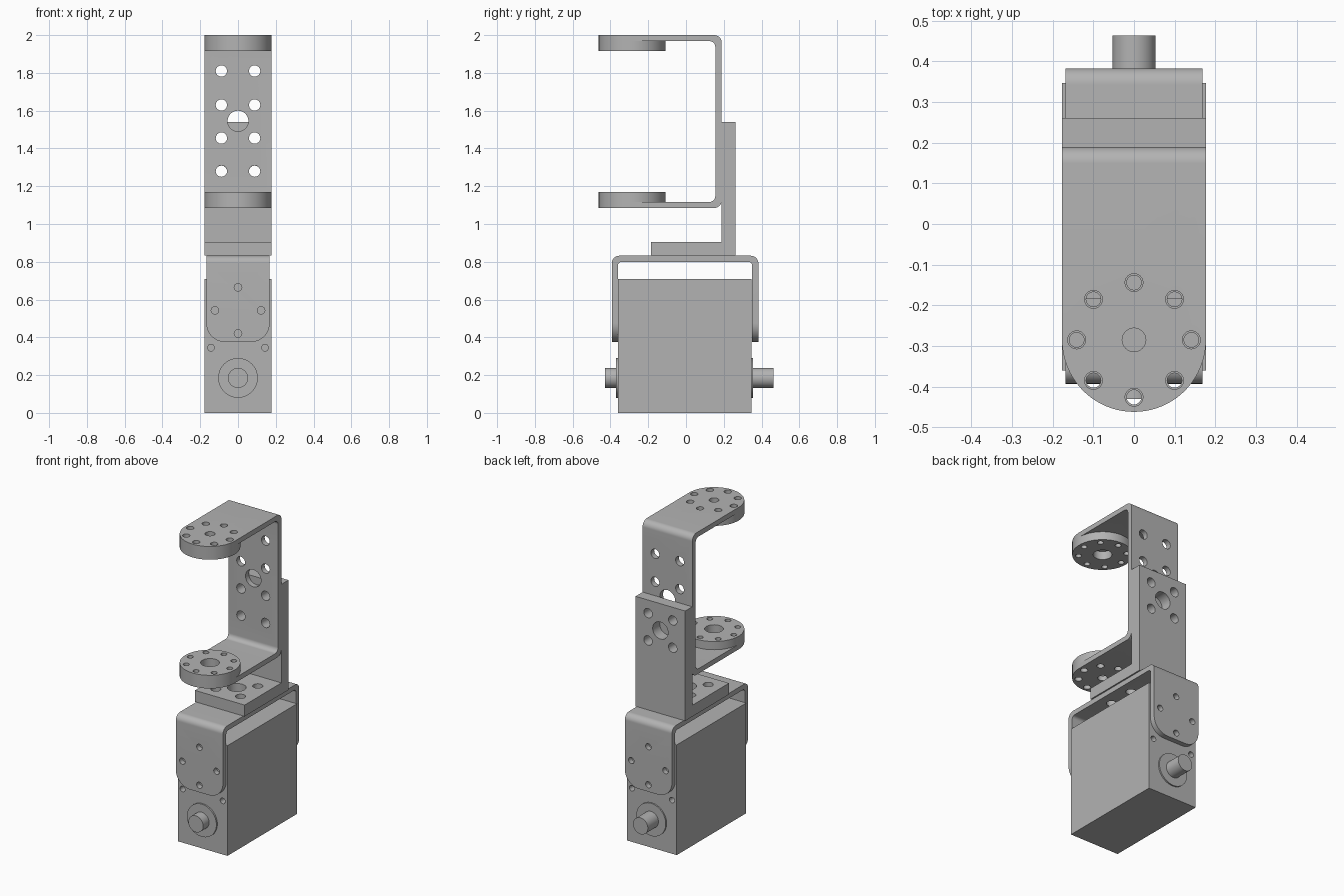
import bpy, bmesh, math
from mathutils import Vector

cube = bpy.data.objects.get("Cube")
if cube:
    bpy.data.objects.remove(cube, do_unlink=True)

grey = bpy.data.materials.new("metal grey")
grey.use_nodes = True
color = (0.45, 0.45, 0.45, 1)
grey.diffuse_color = color
grey.node_tree.nodes["Principled BSDF"].inputs["Base Color"].default_value = color

PLACE = {"X": lambda u, v, w: (w, u, v),
         "Y": lambda u, v, w: (u, w, v),
         "Z": lambda u, v, w: (u, v, w)}


def circle(u, v, r, n=32):
    return [(u + r * math.cos(i * math.tau / n), v + r * math.sin(i * math.tau / n))
            for i in range(n)]


def rounded(corners, steps=12):
    """Outline with right-angle corners (u, v, radius) turned into arcs."""
    out = []
    for i, (u, v, r) in enumerate(corners):
        p = Vector((u, v))
        a = (Vector(corners[i - 1][:2]) - p).normalized()
        b = (Vector(corners[(i + 1) % len(corners)][:2]) - p).normalized()
        c = p + (a + b) * r
        for k in range(steps + 1 if r else 1):
            t = math.pi / 2 * k / steps
            q = c - b * r * math.cos(t) - a * r * math.sin(t)
            if not out or (q - out[-1]).length > 1e-4:
                out.append(q)
    return out


def solid(name, prisms):
    """One object from a list of prisms (outline, axis, low, high)."""
    bm = bmesh.new()
    for outline, axis, lo, hi in prisms:
        ends = [[bm.verts.new(PLACE[axis](u, v, w)) for u, v in outline] for w in (lo, hi)]
        bm.faces.new(ends[0])
        bm.faces.new(ends[1])
        n = len(outline)
        for i in range(n):
            j = (i + 1) % n
            bm.faces.new((ends[0][i], ends[0][j], ends[1][j], ends[1][i]))
    bmesh.ops.recalc_face_normals(bm, faces=bm.faces)
    mesh = bpy.data.meshes.new(name)
    bm.to_mesh(mesh)
    bm.free()
    mesh.materials.append(grey)
    obj = bpy.data.objects.new(name, mesh)
    bpy.context.collection.objects.link(obj)
    return obj


def activate(obj):
    bpy.ops.object.select_all(action="DESELECT")
    obj.select_set(True)
    bpy.context.view_layer.objects.active = obj


def boolean(obj, prisms, operation="DIFFERENCE"):
    cutter = solid("cutter", prisms)
    cutter.hide_render = True
    mod = obj.modifiers.new("cut", "BOOLEAN")
    mod.operation, mod.object, mod.solver = operation, cutter, "EXACT"
    activate(obj)
    bpy.ops.object.modifier_apply(modifier=mod.name)
    bpy.data.objects.remove(cutter, do_unlink=True)


def finish(obj):
    activate(obj)
    bpy.ops.object.shade_smooth_by_angle(angle=math.radians(30))


W = 0.177          # half width of the wide parts
HOLE_X = 0.088     # half spacing of the mounting holes
SHAFT_Z = 0.185
DISC_Y = -0.285

# Motor housing with blind screw holes at both ends
housing = solid("motor_housing", [
    ([(-0.36, 0), (0.347, 0), (0.347, 0.71), (-0.36, 0.71)], "X", -W, W)])
boolean(housing, [(circle(s * 0.143, 0.345, 0.018, 24), "Y", lo, hi)
                  for s in (-1, 1) for lo, hi in ((-0.4, -0.3), (0.29, 0.4))])
finish(housing)

# Shafts and their collars
for side, face, collar, tip in (("front", -0.36, -0.37, -0.43), ("back", 0.347, 0.356, 0.464)):
    finish(solid(side + "_collar", [(circle(0, SHAFT_Z, 0.105, 48), "Y", face, collar)]))
    finish(solid(side + "_shaft", [(circle(0, SHAFT_Z, 0.053), "Y", face, tip)]))

# Lower bracket: downward channel with rounded legs
lower = solid("lower_bracket", [(rounded([
    (-0.393, 0.37, 0), (-0.393, 0.832, 0.04), (0.383, 0.832, 0.04), (0.383, 0.37, 0),
    (0.35, 0.37, 0), (0.35, 0.8, 0.02), (-0.36, 0.8, 0.02), (-0.36, 0.37, 0)]), "X", -W, W)])
boolean(lower, [(rounded([(-0.168, 0.375, 0.1), (0.168, 0.375, 0.1),
                          (0.168, 0.9, 0), (-0.168, 0.9, 0)]), "Y", -0.5, 0.5)], "INTERSECT")
leg_holes = [(0, 0.665), (-0.122, 0.543), (0.122, 0.543), (0, 0.42)]
boolean(lower, [(circle(x, z, 0.02, 24), "Y", lo, hi) for x, z in leg_holes
                for lo, hi in ((-0.5, -0.3), (0.3, 0.5))])


def mount_holes(center, axis, lo, hi):
    """Large centre hole with four small holes around it."""
    return [(circle(0, center, 0.055), axis, lo, hi)] + [
        (circle(sx * HOLE_X, center + sv * HOLE_X, 0.03, 24), axis, lo, hi)
        for sx in (-1, 1) for sv in (-1, 1)]


boolean(lower, mount_holes(-0.012, "Z", 0.75, 0.9))
finish(lower)

# Angle plate joining both brackets
angle = solid("angle_plate", [([(-0.185, 0.832), (0.261, 0.832), (0.261, 1.54), (0.189, 1.54),
                                (0.189, 0.905), (-0.185, 0.905)], "X", -W, W)])
boolean(angle, mount_holes(-0.012, "Z", 0.8, 0.95) + mount_holes(1.367, "Y", 0.1, 0.3))
finish(angle)

# Upper bracket: forward-facing channel with round arm ends
upper = solid("upper_bracket", [(rounded([
    (-0.5, 1.085, 0), (0.189, 1.085, 0.04), (0.189, 2.0, 0.04), (-0.5, 2.0, 0),
    (-0.5, 1.968, 0), (0.155, 1.968, 0.03), (0.155, 1.117, 0.03), (-0.5, 1.117, 0)]),
    "X", -W, W)])
boolean(upper, [(rounded([(-W, DISC_Y - W, W), (W, DISC_Y - W, W), (W, 0.3, 0), (-W, 0.3, 0)], 20),
                 "Z", 1, 2.1)], "INTERSECT")
boolean(upper, [(circle(0, 1.545, 0.055), "Y", 0.1, 0.25)] +
        [(circle(s * HOLE_X, z, 0.03, 24), "Y", 0.1, 0.25)
         for s in (-1, 1) for z in (1.28, 1.455, 1.63, 1.81)])


def ring_holes(radius, center_radius, lo, hi):
    """Ring of eight screw holes around a centre hole."""
    ring = circle(0, DISC_Y, 0.141, 8)
    return [(circle(x, y, radius, 24), "Z", lo, hi) for x, y in ring] + [
        (circle(0, DISC_Y, center_radius), "Z", lo, hi)]


boolean(upper, ring_holes(0.022, 0.029, 1, 2.1))
finish(upper)

# Horn discs on the inner side of each arm
for name, lo, hi in (("upper_horn", 1.915, 1.968), ("lower_horn", 1.117, 1.17)):
    horn = solid(name, [(circle(0, DISC_Y, W, 80), "Z", lo, hi)])
    boolean(horn, ring_holes(0.018, 0.055, lo - 0.1, hi + 0.1))
    finish(horn)
